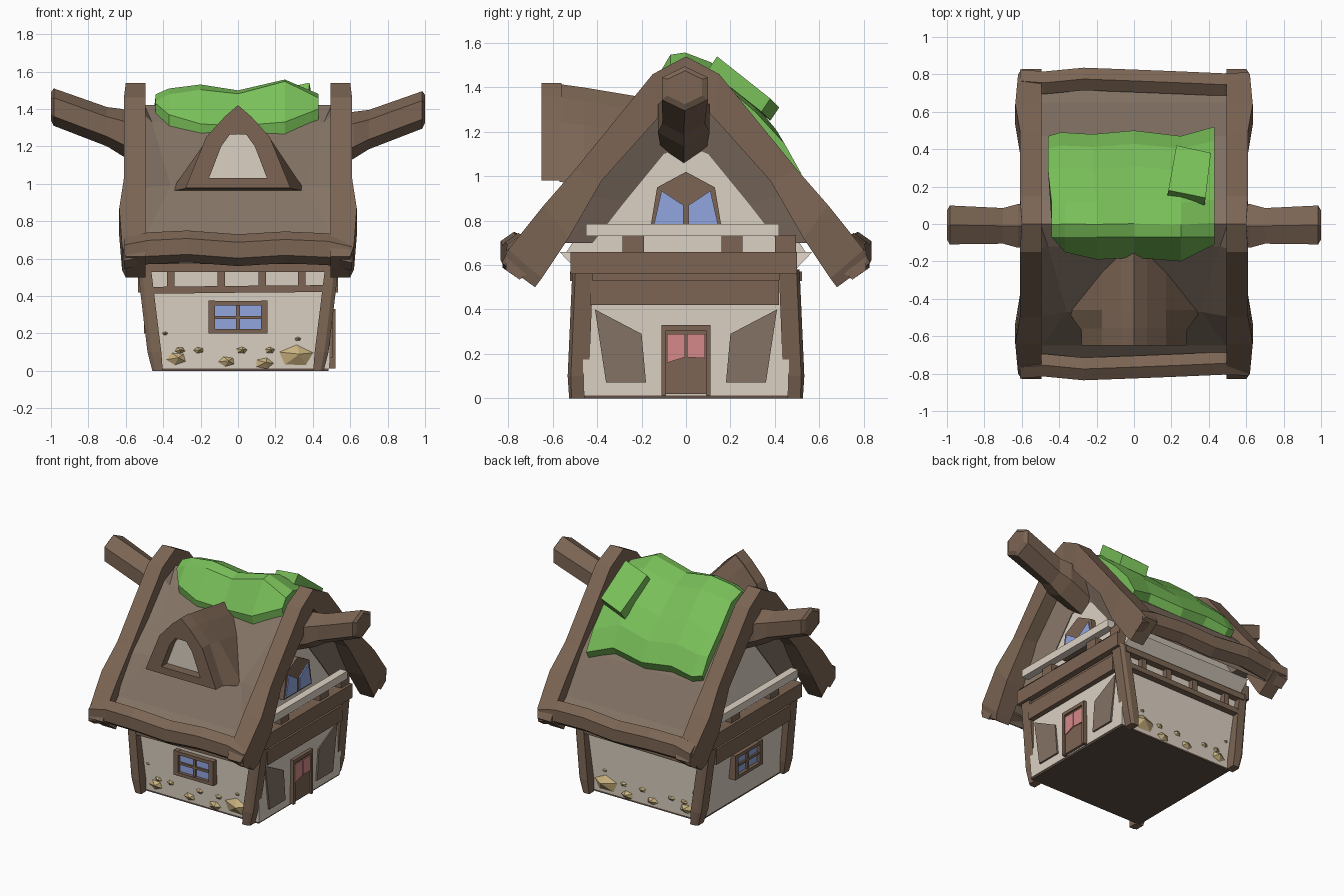
import bpy, bmesh, math, random

if "Cube" in bpy.data.objects:
    bpy.data.objects.remove(bpy.data.objects["Cube"])
random.seed(4)


def material(name, r, g, b):
    m = bpy.data.materials.new(name)
    m.diffuse_color = (r, g, b, 1)
    m.use_nodes = True
    m.node_tree.nodes["Principled BSDF"].inputs["Base Color"].default_value = m.diffuse_color
    return m


WOOD = material("wood", .20, .13, .088)
DARK = material("dark_wood", .12, .08, .058)
THATCH = material("thatch", .23, .17, .13)
CREAM = material("plaster", .72, .64, .55)
MOSS = material("moss", .19, .52, .10)
GLASS = material("glass", .29, .38, .74)
PINK = material("pink_glass", .66, .25, .25)
STONE = material("stone", .58, .44, .21)


def mesh(name, verts, faces, mat):
    me = bpy.data.meshes.new(name)
    bm = bmesh.new()
    vs = [bm.verts.new(v) for v in verts]
    for f in faces:
        bm.faces.new([vs[i] for i in f])
    bmesh.ops.recalc_face_normals(bm, faces=bm.faces[:])
    bm.to_mesh(me)
    bm.free()
    me.materials.append(mat)
    ob = bpy.data.objects.new(name, me)
    bpy.context.collection.objects.link(ob)
    return ob


def loft(name, rings, mat, closed=False):
    """Skin a list of equal-sized rings; cap the ends unless closed."""
    n, m = len(rings[0]), len(rings)
    faces = []
    for k in range(m if closed else m - 1):
        a, b = k * n, (k + 1) % m * n
        faces += [(a + i, a + (i + 1) % n, b + (i + 1) % n, b + i) for i in range(n)]
    if not closed:
        faces += [tuple(range(n)), tuple(range((m - 1) * n, m * n))]
    return mesh(name, [v for r in rings for v in r], faces, mat)


def prism_x(name, prof, x0, x1, mat):
    return loft(name, [[(x, y, z) for y, z in prof] for x in (x0, x1)], mat)


def box(name, x0, x1, y0, y1, z0, z1, mat):
    return prism_x(name, [(y0, z0), (y1, z0), (y1, z1), (y0, z1)], x0, x1, mat)


def log(name, stations, sides, mat):
    """Rough log along x; each station is (x, y, z, half depth, half height)."""
    angs = [2 * math.pi * (i + .5) / sides for i in range(sides)]
    return loft(name, [[(x, y + ry * math.cos(a), z + rz * math.sin(a)) for a in angs]
                       for x, y, z, ry, rz in stations], mat)


# Plaster body, flaring out to the eaves, and dark floor
loft("plaster_walls", [[(-x, -y, z), (r, -y, z), (r, y, z), (-x, y, z)] for x, r, y, z in
     ((.43, .49, .46, .012), (.49, .50, .475, .56), (.49, .49, .57, .66))], CREAM)
box("floor", -.43, .485, -.46, .46, 0, .012, DARK)

# Gable walls, with brown facets splaying out to the roof edge
gable = [(-.55, .64), (-.36, .94), (-.08, 1.25), (0, 1.31), (.08, 1.25), (.36, .94), (.55, .64)]
prism_x("gable_walls", gable, -.44, .44, CREAM)
splay_out = [(-.60, .70), (-.46, .92), (-.1, 1.32), (0, 1.38), (.1, 1.32), (.46, .92), (.60, .70)]
splay_in = [(-.42, .70), (-.28, .88), (-.1, 1.1), (0, 1.14), (.1, 1.1), (.28, .88), (.42, .70)]
for s in (-1, 1):
    loft("gable_splay", [[(s * x, y, z) for y, z in p] for x, p in
                         ((.40, splay_out), (.52, splay_out), (.445, splay_in), (.40, splay_in))],
         THATCH, closed=True)

# Leaning corner posts
for sx in (-1, 1):
    for sy in (-1, 1):
        loft("corner_post", [[(sx * (x + a * w), sy * (y + b * w * 1.3), z)
                              for a, b in ((-1, -.6), (-.3, -1), (1, -1), (1, .7), (.4, 1), (-1, 1))]
                             for x, y, z, w in ((.43, .49, 0, .028), (.447, .485, .1, .037),
                                                (.505, .465, .58, .036))], WOOD)

# Timber bands under the eaves, front and back
for s in (-1, 1):
    log("lower_eave_beam", [(x, s * .485, .43 + dz, .045, .026) for x, dz in
                            ((-.49, 0), (0, .006), (.49, .01))], 4, WOOD)
    log("upper_eave_beam", [(x, s * .49, .55, .045, .03) for x in (-.5, .5)], 4, WOOD)
    for x in (-.36, -.09, .13, .34):
        box("eave_stud", x - .02, x + .02, s * .49 - .02, s * .49 + .02, .44, .56, WOOD)

# Gable end beams, brackets and pale rails on both sides
for s in (-1, 1):
    box("cross_beam", s * .46, s * .535, -.43, .42, .42, .53, WOOD)
    box("beam_gap", s * .46, s * .515, -.43, .42, .53, .56, WOOD)
    box("gable_beam", s * .44, s * .56, -.52, .50, .56, .66, WOOD)
    for y in (-.235, .21, .45):
        box("rail_bracket", s * .46, s * .54, y - .05, y + .045, .66, .735, WOOD)
    box("balcony_rail", s * .52, s * .575, -.45, .42, .73, .785, CREAM)

# Roof: flat at the back, a hollow waisted panel at the front (y, z, half width)
EDGE = [(0, 1.47), (.14, 1.39), (.5, .98), (.67, .74), (.76, .64)]
MID = [(0, 1.42, .5), (.12, 1.33, .46), (.47, .99, .36), (.65, .73, .49), (.74, .64, .5)]


def roof_ring(s, rim):
    if rim:
        top = [(s * .53, -y, z) for y, z in EDGE[:0:-1]] + [(s * .53, y, z) for y, z in EDGE]
    else:
        top = [(s * w, -y, z) for y, z, w in MID[:0:-1]] + [(s * .5, y, z) for y, z, w in MID]
    return top + [(x, y, z - .07) for x, y, z in top[::-1]]


loft("thatch_roof", [roof_ring(-1, True), roof_ring(-1, False),
                     roof_ring(1, False), roof_ring(1, True)], THATCH)

# Heavy bargeboards arching over each gable: outer y,z / inner y,z / outer x
BARGE = [(0, 1.54, 0, 1.40, .60), (.15, 1.46, .12, 1.27, .61), (.5, 1.03, .38, .98, .61),
         (.64, .87, .53, .72, .635), (.80, .67, .65, .54, .62), (.83, .61, .68, .5, .60)]
for s in (-1, 1):
    path = [(-a, b, -c, d, x) for a, b, c, d, x in BARGE[:0:-1]] + BARGE
    loft("bargeboard", [[(s * .495, a, b), (s * x, a, b), (s * x, c, d), (s * .495, c, d)]
                        for a, b, c, d, x in path], WOOD)

# Uneven eave logs
for s in (-1, 1):
    log("eave_log", [(x, s * y, z, .07, .085) for x, y, z in
                     ((-.61, .765, .63), (-.48, .755, .655), (-.27, .775, .665),
                      (0, .765, .645), (.25, .755, .66), (.48, .745, .65), (.61, .75, .62))],
        6, WOOD)

# Ridge horns rising out of both gables
for s, dz in ((-1, .015), (1, 0)):
    log("ridge_horn", [(s * .44, -.01, 1.20, .12, .14), (s * .62, -.01, 1.26 + dz, .135, .125),
                       (s * .70, -.01, 1.29 + dz, .11, .105),
                       (s * .985, -.005, 1.395 + dz, .12, .10), (s * 1, -.005, 1.40 + dz, .09, .075)],
        6, WOOD)

# Moss blanket draped over the ridge: x, lift, front edge y and z, back edge shift
moss = [(-.07, 1.49), (0, 1.52), (.12, 1.47), (.30, 1.31), (.42, 1.18), (.49, 1.05)]
rings = []
for x, up, fy, fz, back in ((-.44, -.045, -.06, 1.43, -.02), (-.37, -.02, -.15, 1.37, 0),
                            (-.2, .02, -.19, 1.32, -.01), (0, -.015, -.18, 1.31, .01),
                            (.25, .05, -.20, 1.33, -.02), (.43, -.03, -.11, 1.40, .03)):
    top = [(fy, fz)]
    for i, (y, z) in enumerate(moss):
        k = back * i / 5
        top.append((y + k, z - k + up * (1 - i / 6) + random.uniform(-.01, .01)))
    rings.append([(x - .02 * (i > 3) * (x < 0), y, z) for i, (y, z) in enumerate(top)] +
                 [(x, y * .9, z - .09) for y, z in top[::-1]])
loft("moss_blanket", rings, MOSS)
loft("moss_clump", [[(x + k * (y - .15), y + dy, z - dy) for y, z in
                     ((.17, 1.51), (.41, 1.32), (.37, 1.26), (.13, 1.45))]
                    for x, dy, k in ((.18, .01, .18), (.38, -.03, .12))], MOSS)

# Dormer: roofed body flaring into the thatch, hollow front frame and pale panel
outer = [(-.28, .98), (-.17, 1.25), (-.07, 1.36), (0, 1.42), (.07, 1.36), (.17, 1.25), (.28, .98)]
inner = [(-.155, 1.03), (-.09, 1.2), (-.045, 1.262), (0, 1.265), (.045, 1.262), (.09, 1.2), (.155, 1.03)]


def at_y(y, prof, dz=0, base=None):
    return [(math.copysign(base, x) if base and z < 1 else x, y, z + dz) for x, z in prof]


loft("dormer_body", [at_y(-.57, outer, -.005), at_y(-.46, outer, -.02, .36),
                     at_y(-.1, outer, -.08, .36)], WOOD)
loft("dormer_frame", [at_y(-.65, outer), at_y(-.65, inner), at_y(-.56, inner), at_y(-.56, outer)],
     WOOD, closed=True)
loft("dormer_panel", [at_y(-.585, inner), at_y(-.565, inner)], CREAM)


# Four-pane windows: front wall and left wall
def window(place):
    """place(u0, u1, out0, out1, z0, z1, name, mat) puts a box on a wall."""
    for u in (-.14, .14):
        place(u - .018, u + .018, -.03, .035, .2, .375, "window_jamb", WOOD)
    for z in (.2, .35):
        place(-.15, .15, -.03, .035, z, z + .023, "window_sill", WOOD)
    place(-.14, .14, -.02, .012, .21, .36, "window_glass", GLASS)
    place(-.01, .01, -.02, .025, .21, .36, "window_mullion", WOOD)
    place(-.14, .14, -.02, .025, .278, .294, "window_bar", WOOD)


window(lambda a, b, c, d, e, f, n, m: box(n, a, b, -.472 - d, -.472 - c, e, f, m))
window(lambda a, b, c, d, e, f, n, m: box(n, -.468 - d, -.468 - c, a, b, e, f, m))

# Arched gable window above the door
prism_x("gable_window_frame", [(-.16, .77), (-.13, .95), (0, 1.02), (.13, .95), (.16, .77)],
        .43, .475, WOOD)
for s in (-1, 1):
    prism_x("gable_window_pane", [(s * .145, .78), (s * .11, .935), (s * .012, .87), (s * .012, .78)],
            .46, .483, GLASS)

# Entrance side: wall panels, door, lintel and pink door lights
for s in (-1, 1):
    prism_x("wall_panel", [(s * .36, .07), (s * .41, .40), (s * .2, .29), (s * .18, .07)],
            .46, .504, THATCH)
    box("door_jamb", .46, .52, s * .1 - .01, s * .1 + .01, .012, .32, WOOD)
    prism_x("door_light", [(s * .085, .17 + s * .01), (s * .085, .29), (s * .004, .29),
                           (s * .004, .185)], .50, .516, PINK)
box("door", .46, .508, -.09, .09, .02, .31, WOOD)
box("door_lintel", .46, .52, -.11, .11, .305, .33, WOOD)

# Faceted stones set into the front and back plaster
STONES = [(-.33, .065, .055), (-.31, .11, .028), (-.21, .11, .028), (-.06, .05, .045),
          (.02, .11, .03), (.14, .04, .05), (.17, .11, .028), (.31, .08, .095),
          (.32, .17, .018), (-.39, .2, .016)]
for s in (-1, 1):
    verts, faces = [], []
    for x, z, r in STONES:
        k = len(verts)
        for i in range(5):
            a = 2 * math.pi * i / 5 + x * 9
            verts.append((x + r * math.cos(a), s * .464, z + .62 * r * math.sin(a)))
        verts.append((x + .2 * r, s * (.475 + .3 * r), z + .1 * r))
        faces += [(k + i, k + (i + 1) % 5, k + 5) for i in range(5)]
        faces.append(tuple(range(k, k + 5)))
    mesh("wall_stones", verts, faces, STONE)
